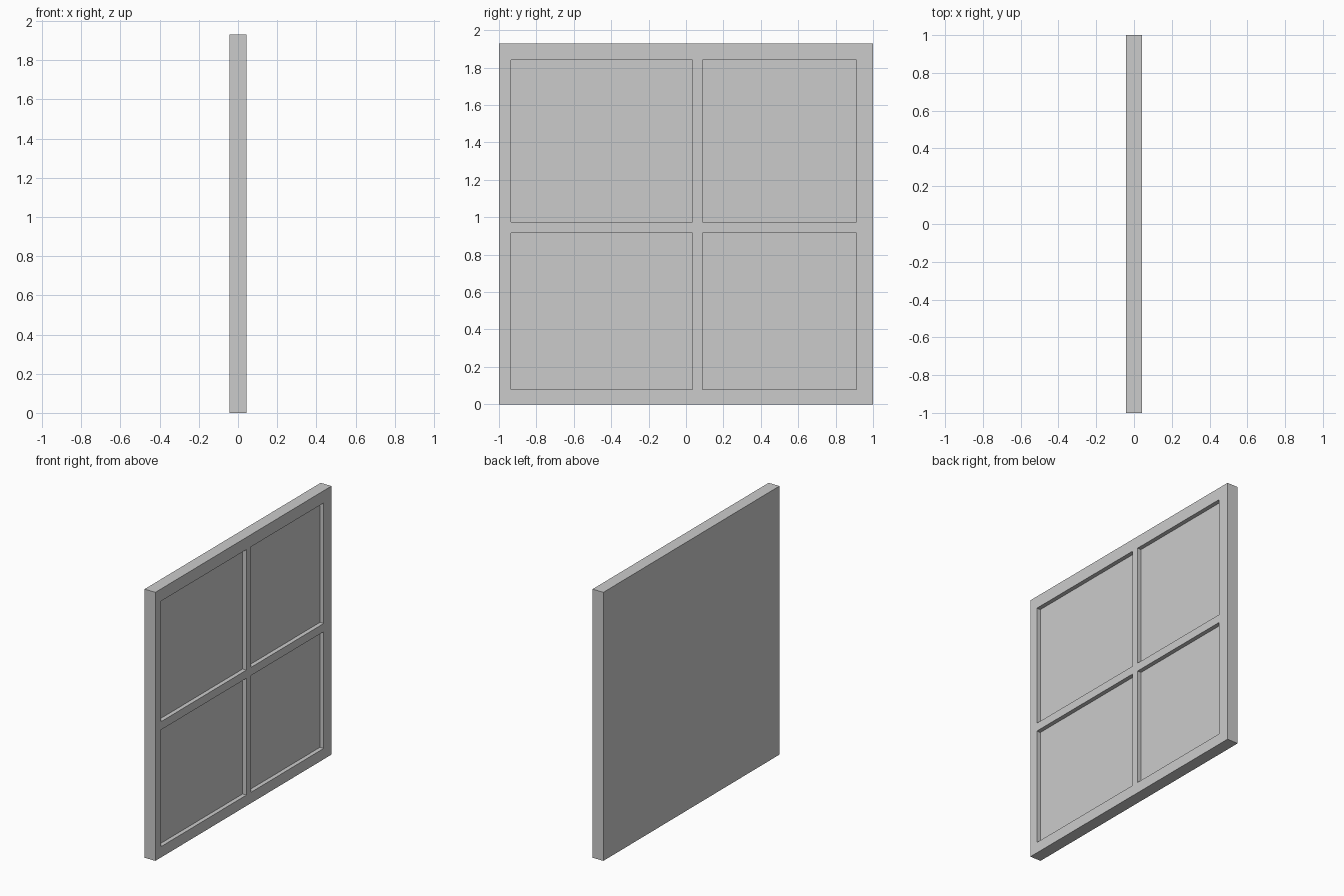
import bpy, bmesh
from mathutils import Matrix, Vector

if "Cube" in bpy.data.objects:
    bpy.data.objects.remove(bpy.data.objects["Cube"])

HALF_T, HEIGHT, DEPTH = 0.043, 1.93, 0.03
PANE_Y = [(-0.935, 0.034), (0.087, 0.912)]
PANE_Z = [(0.078, 0.917), (0.976, 1.842)]


def add_box(bm, lo, hi):
    lo, hi = Vector(lo), Vector(hi)
    mat = Matrix.Translation((lo + hi) / 2) @ Matrix.Diagonal((*(hi - lo), 1))
    bmesh.ops.create_cube(bm, size=1, matrix=mat)


def make_object(name, boxes):
    bm = bmesh.new()
    for lo, hi in boxes:
        add_box(bm, lo, hi)
    mesh = bpy.data.meshes.new(name)
    bm.to_mesh(mesh)
    bm.free()
    obj = bpy.data.objects.new(name, mesh)
    bpy.context.collection.objects.link(obj)
    return obj


# Solid slab, flat on the back
panel = make_object("window_panel", [((-HALF_T, -1, 0), (HALF_T, 1, HEIGHT))])

# Four pane recesses cut into the +x face
cutter = make_object("pane_cutter", [
    ((HALF_T - DEPTH, y0, z0), (HALF_T + 0.1, y1, z1))
    for y0, y1 in PANE_Y for z0, z1 in PANE_Z])
cutter.hide_render = True
cutter.hide_viewport = True
cutter.display_type = 'WIRE'

cut = panel.modifiers.new("pane_recesses", 'BOOLEAN')
cut.operation = 'DIFFERENCE'
cut.solver = 'EXACT'
cut.object = cutter
